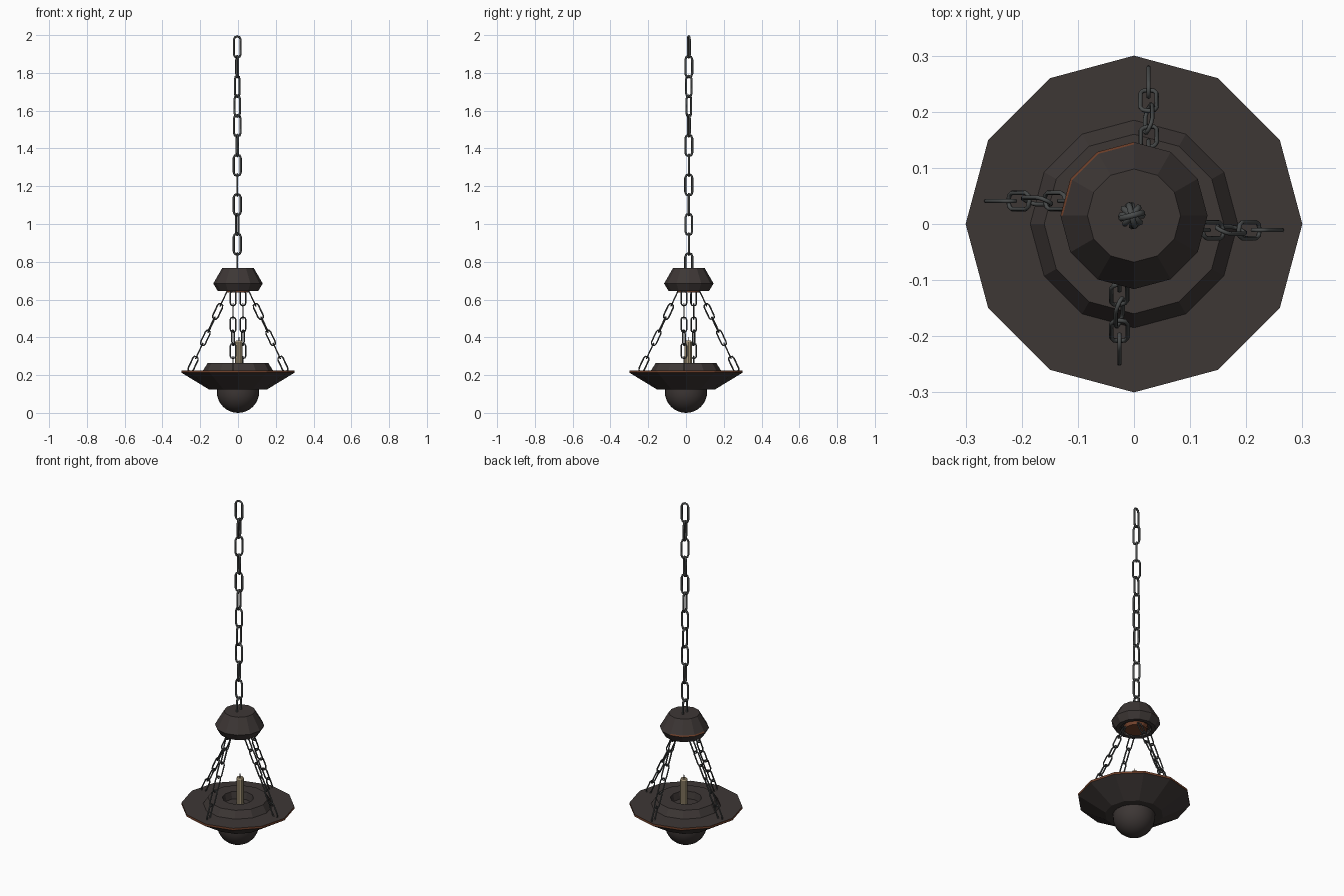
import bpy, bmesh, math
from mathutils import Vector

if "Cube" in bpy.data.objects:
    bpy.data.objects.remove(bpy.data.objects["Cube"])


def material(name, rgb):
    m = bpy.data.materials.new(name)
    m.diffuse_color = (*rgb, 1)
    m.use_nodes = True
    m.node_tree.nodes["Principled BSDF"].inputs["Base Color"].default_value = m.diffuse_color
    return m


IRON = material("dark iron", (0.047, 0.038, 0.036))
RUST = material("rust", (0.17, 0.055, 0.025))
STEEL = material("chain steel", (0.065, 0.07, 0.07))
WAX = material("candle wax", (0.36, 0.29, 0.18))
WICK = material("burnt wick", (0.015, 0.013, 0.012))

CY = 0.015  # hanging parts sit slightly behind the dish centre


def finish(name, bm, mats):
    bmesh.ops.remove_doubles(bm, verts=bm.verts, dist=1e-5)
    bmesh.ops.recalc_face_normals(bm, faces=bm.faces)
    me = bpy.data.meshes.new(name)
    bm.to_mesh(me)
    bm.free()
    for m in mats:
        me.materials.append(m)
    ob = bpy.data.objects.new(name, me)
    bpy.context.collection.objects.link(ob)
    return ob


def lathe(name, profile, mats, sides=12, centre=(0, 0), rule=None, smooth=False):
    """Turn (radius, z) points round a vertical axis; radius 0 closes an end."""
    bm = bmesh.new()
    rings = []
    for r, z in profile:
        if r == 0:
            rings.append([bm.verts.new((*centre, z))] * sides)
        else:
            rings.append([bm.verts.new((centre[0] + r * math.cos(math.tau * i / sides),
                                        centre[1] + r * math.sin(math.tau * i / sides), z))
                          for i in range(sides)])
    for k in range(len(rings) - 1):
        a, b = rings[k], rings[k + 1]
        for i in range(sides):
            j = (i + 1) % sides
            quad = list(dict.fromkeys((a[i], a[j], b[j], b[i])))
            f = bm.faces.new(quad)
            f.smooth = smooth
            if rule:
                f.material_index = rule(k, i)
    return finish(name, bm, mats)


def add_link(bm, mid, along, across, length, width, wire):
    """One stadium-shaped chain link with a six-sided wire."""
    normal = along.cross(across).normalized()
    r = width / 2 - wire / 2
    half = length / 2 - wire / 2 - r
    rings = []
    for end in (0, 1):
        for s in range(5):
            a = math.pi * (end + s / 4)
            out = across * math.cos(a) + along * math.sin(a)
            p = mid + out * r + along * (half if end == 0 else -half)
            rings.append([bm.verts.new(p + (out * math.cos(t) + normal * math.sin(t)) * wire / 2)
                          for t in (math.tau * n / 6 for n in range(6))])
    for k in range(len(rings)):
        a, b = rings[k], rings[(k + 1) % len(rings)]
        for n in range(6):
            m = (n + 1) % 6
            bm.faces.new((a[n], a[m], b[m], b[n])).smooth = True


# Dish: sloped underside, thin rusty rim, raised collar with a central well
lathe("dish", [(0, 0.125), (0.155, 0.125), (0.30, 0.213), (0.30, 0.225), (0.185, 0.225),
               (0.16, 0.265), (0.083, 0.265), (0.075, 0.225), (0, 0.225)],
      [IRON, RUST], rule=lambda k, i: 1 if k == 2 else 0)

# Round bowl under the dish
bowl = [(0.112 * math.sin(a), 0.112 - 0.112 * math.cos(a))
        for a in (math.pi / 2 * n / 8 for n in range(9))]
lathe("lower_bowl", bowl + [(0.112, 0.14)], [IRON], sides=24, smooth=True)

# Candle and wick
lathe("candle", [(0, 0.22), (0.02, 0.22), (0.02, 0.375), (0.016, 0.383), (0, 0.380)],
      [WAX], sides=10, centre=(0.005, 0.012))
lathe("wick", [(0, 0.37), (0.003, 0.37), (0.002, 0.402), (0, 0.402)],
      [WICK], sides=6, centre=(0.005, 0.012))

# Hub: worn edge band on the left and back, hollow underneath
lathe("hub", [(0, 0.768), (0.083, 0.768), (0.127, 0.692), (0.131, 0.685), (0.107, 0.645),
              (0.085, 0.645), (0.08, 0.66), (0, 0.66)],
      [IRON, RUST], centre=(0, CY), rule=lambda k, i: 1 if k == 2 and 3 <= i <= 5 else 0)
lathe("hub_underplate", [(0, 0.662), (0.065, 0.662), (0.06, 0.638), (0, 0.638)],
      [RUST], centre=(0, CY))

# Main chain, each link twisted a little differently
bm = bmesh.new()
up = Vector((0, 0, 1))
for n, deg in enumerate((15, 105, 50, 140, 15, 100, 0, 90, 5, 110, 0, 90)):
    a = math.radians(deg)
    add_link(bm, Vector((-0.004, CY, 2.0 - 0.0625 - n * 0.1044)), up,
             Vector((math.cos(a), math.sin(a), 0)), 0.125, 0.049, 0.012)
finish("main_chain", bm, [STEEL])

# Four sloping chains set out like a pinwheel
for name, deg in (("right", 0), ("back", 90), ("left", 180), ("front", 270)):
    a = math.radians(deg)
    radial = Vector((math.cos(a), math.sin(a), 0))
    side = Vector((math.sin(a), -math.cos(a), 0))
    base = Vector((0, CY, 0)) + side * 0.026
    top = base + radial * 0.055 + up * 0.65
    bottom = base + radial * 0.258 + up * 0.215
    along = (top - bottom).normalized()
    tilt = along.cross(side).normalized()
    length = 0.096
    pitch = ((top - bottom).length - length) / 5
    bm = bmesh.new()
    for n, twist in enumerate((0, 90, 8, 65, 0, 90)):
        t = math.radians(twist)
        add_link(bm, top - along * (length / 2 + n * pitch), along,
                 side * math.cos(t) + tilt * math.sin(t), length, 0.037, 0.008)
    finish(name + "_chain", bm, [STEEL])
